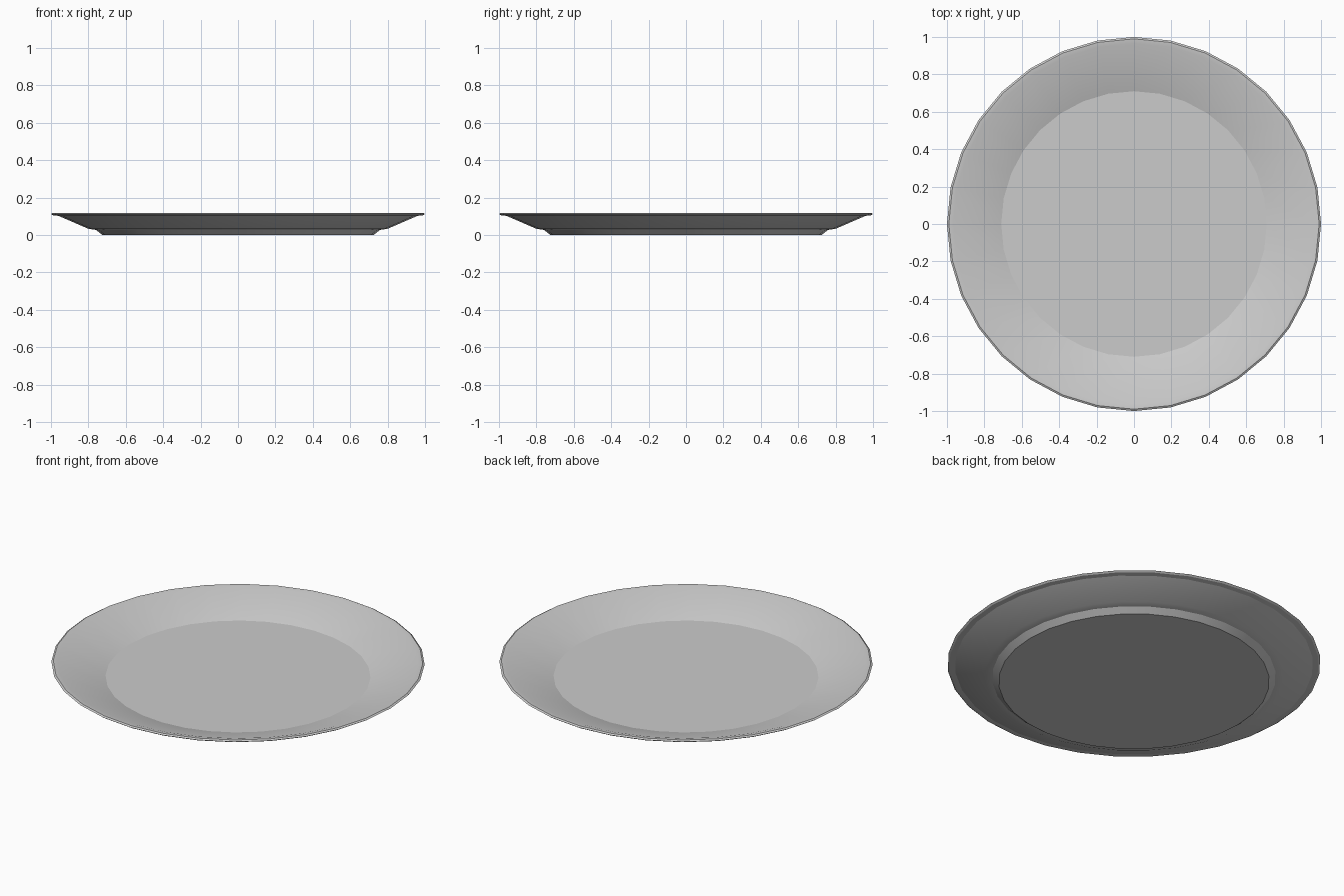
import bpy, bmesh, math

# Remove the default cube
cube = bpy.data.objects.get("Cube")
if cube:
    bpy.data.objects.remove(cube, do_unlink=True)

SIDES = 32

# Plate glaze
glaze = bpy.data.materials.new("light grey glaze")
glaze.use_nodes = True
colour = (0.6, 0.6, 0.6, 1)
glaze.diffuse_color = colour
glaze.node_tree.nodes["Principled BSDF"].inputs["Base Color"].default_value = colour

# Cross-section (radius, height): foot, outer wall, rolled rim, inner wall, floor
profile = [(0.725, 0), (0.76, 0.027), (0.80, 0.033), (0.96, 0.102),
           (0.99, 0.105), (1.0, 0.112), (0.99, 0.118), (0.965, 0.116),
           (0.71, 0.032)]


def ring(bm, radius, height):
    """One circle of vertices around the z axis."""
    angles = [math.tau * i / SIDES for i in range(SIDES)]
    return [bm.verts.new((radius * math.cos(a), radius * math.sin(a), height))
            for a in angles]


# Plate body: bridge the rings and close the base and the floor
bm = bmesh.new()
rings = [ring(bm, r, z) for r, z in profile]
for low, high in zip(rings, rings[1:]):
    for i in range(SIDES):
        j = (i + 1) % SIDES
        bm.faces.new((low[i], low[j], high[j], high[i]))
bm.faces.new(rings[0][::-1])
bm.faces.new(rings[-1])

mesh = bpy.data.meshes.new("plate")
bm.to_mesh(mesh)
bm.free()
mesh.materials.append(glaze)
plate = bpy.data.objects.new("plate", mesh)
bpy.context.collection.objects.link(plate)

# Smooth sides, with a crisp foot and floor edge
bpy.ops.object.select_all(action="DESELECT")
plate.select_set(True)
bpy.context.view_layer.objects.active = plate
bpy.ops.object.shade_smooth_by_angle(angle=math.radians(17))
